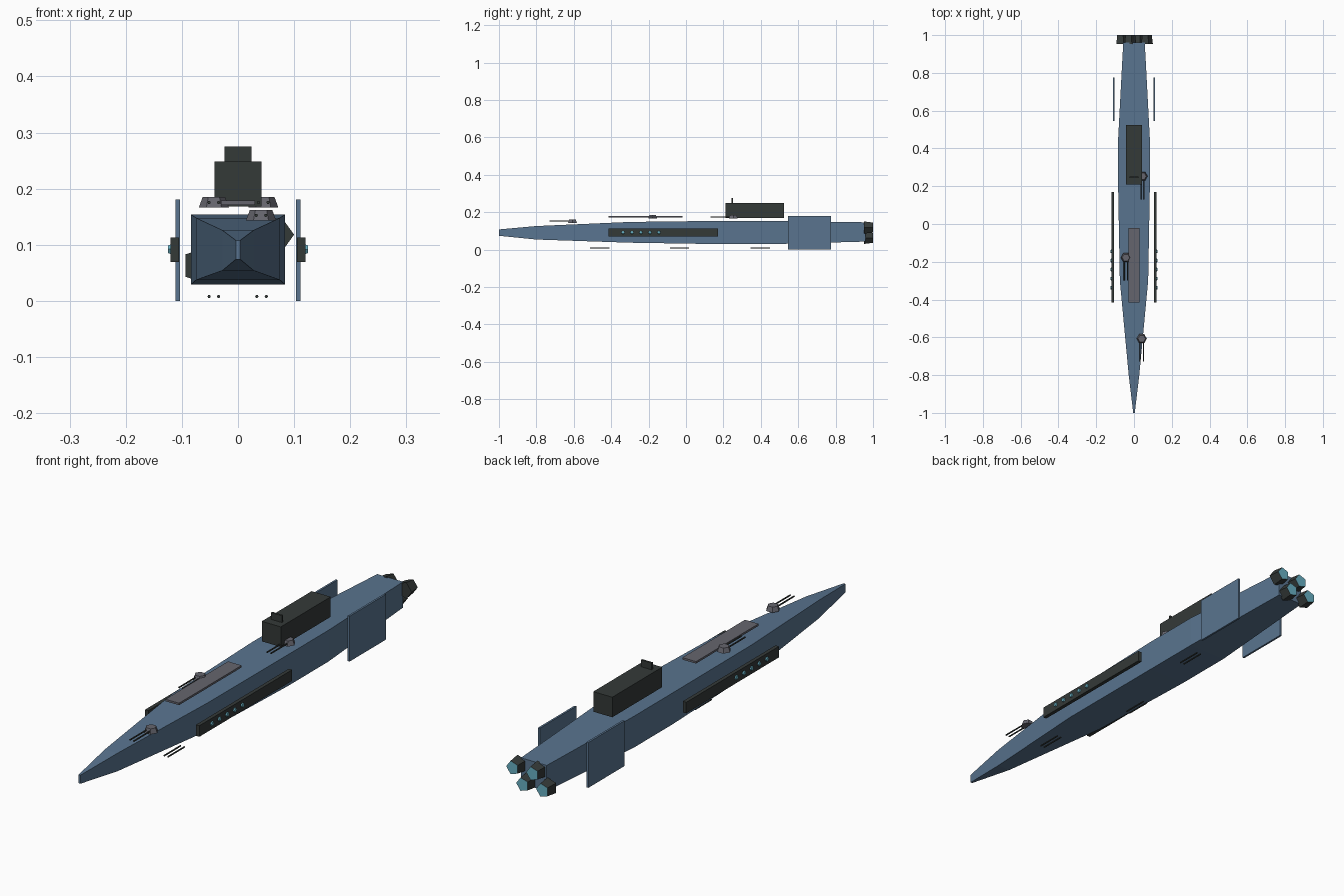
import bpy
import math
from mathutils import Vector

default = bpy.data.objects.get("Cube")
if default:
    bpy.data.objects.remove(default, do_unlink=True)


def material(name, rgb):
    m = bpy.data.materials.new(name)
    m.use_nodes = True
    m.diffuse_color = (*rgb, 1)
    m.node_tree.nodes["Principled BSDF"].inputs["Base Color"].default_value = (*rgb, 1)
    return m


BLUE = material("hull_blue", (0.10, 0.175, 0.275))
DARK = material("dark_metal", (0.034, 0.041, 0.039))
GREY = material("turret_grey", (0.13, 0.13, 0.155))
CYAN = material("glow_cyan", (0.14, 0.44, 0.55))


def loft(name, rings, mat, end_mat=None):
    """Skin equal-sized rings of points and cap both ends."""
    n = len(rings[0])
    verts = [p for ring in rings for p in ring]
    faces = [list(range(n))[::-1]]
    for r in range(len(rings) - 1):
        for i in range(n):
            j = (i + 1) % n
            faces.append([r * n + i, r * n + j, r * n + n + j, r * n + n + i])
    faces.append(list(range(len(verts) - n, len(verts))))
    mesh = bpy.data.meshes.new(name)
    mesh.from_pydata(verts, [], faces)
    mesh.materials.append(mat)
    if end_mat:
        mesh.materials.append(end_mat)
        mesh.polygons[len(faces) - 1].material_index = 1
    obj = bpy.data.objects.new(name, mesh)
    bpy.context.collection.objects.link(obj)
    return obj


def rect(y, x0, x1, z0, z1):
    # Ordered so that lofting towards +y gives outward normals
    return [(x0, y, z0), (x0, y, z1), (x1, y, z1), (x1, y, z0)]


def box(name, x, y, z, mat):
    return loft(name, [rect(v, *x, *z) for v in y], mat)


def frustum(name, start, end, r0, r1, sides, mat, end_mat=None):
    """Straight-sided cone section; the first corner points along +x (or +y)."""
    a, b = Vector(start), Vector(end)
    axis = (b - a).normalized()
    u = Vector((0, 1, 0)) if abs(axis.x) > 0.5 else Vector((1, 0, 0))
    v = axis.cross(u)
    angles = [math.tau * i / sides for i in range(sides)]
    rings = [[c + r * (u * math.cos(t) + v * math.sin(t)) for t in angles]
             for c, r in ((a, r0), (b, r1))]
    return loft(name, rings, mat, end_mat)


# Hull: rectangular sections as y, half width, bottom, top
SECTIONS = [
    (-1.0, 0.004, 0.074, 0.108),
    (-0.8, 0.028, 0.054, 0.126),
    (-0.3, 0.075, 0.037, 0.148),
    (0.2, 0.084, 0.029, 0.154),
    (0.45, 0.084, 0.029, 0.154),
    (0.96, 0.057, 0.043, 0.146),
]
loft("hull", [rect(y, -w, w, lo, hi) for y, w, lo, hi in SECTIONS], BLUE)

# Superstructure and raised deck
box("tower", (-0.042, 0.042), (0.21, 0.525), (0.168, 0.248), DARK)
box("tower_mast", (-0.024, 0.024), (0.243, 0.251), (0.248, 0.275), DARK)
box("deck_plate", (-0.03, 0.03), (-0.415, -0.02), (0.171, 0.179), GREY)

# Side fins, armour panels and their lights
for side, label in ((1, "left"), (-1, "right")):
    box(label + "_fin", sorted((side * 0.103, side * 0.111)), (0.545, 0.775), (0, 0.181), BLUE)
    box(label + "_side_panel", sorted((side * 0.105, side * 0.12)), (-0.415, 0.17),
        (0.069, 0.113), DARK)
    for i in range(5):
        y = -0.337 + i * 0.048
        frustum(f"{label}_light_{i}", (side * 0.116, y, 0.092), (side * 0.125, y, 0.092),
                0.011, 0.008, 6, CYAN)


def barrels(name, x, y0, y1, z):
    for k, dx in enumerate((-0.0085, 0.0085)):
        frustum(f"{name}_barrel_{k}", (x + dx, y0, z), (x + dx, y1, z), 0.003, 0.003, 6, DARK)


# Deck turrets with twin barrels
for i, (x, y, z) in enumerate(((0.041, -0.607, 0.143), (-0.043, -0.178, 0.166),
                               (0.045, 0.253, 0.166))):
    frustum(f"turret_{i}", (x, y, z), (x, y, z + 0.019), 0.027, 0.02, 6, GREY)
    barrels(f"turret_{i}", x, y - 0.122, y - 0.01, z + 0.0095)

# Twin guns beneath the hull, on alternating sides
for i, (x, y) in enumerate(((0.042, -0.513), (-0.043, -0.086), (0.042, 0.346))):
    barrels(f"belly_gun_{i}", x, y, y + 0.103, 0.008)

# Zigzag row of engine nozzles with glowing rear faces
for i in range(4):
    x = -0.066 + i * 0.044
    z = 0.118 if i % 2 else 0.063
    frustum(f"engine_{i}", (x, 0.953, z), (x, 1.0, z), 0.034, 0.028, 5, DARK, CYAN)
